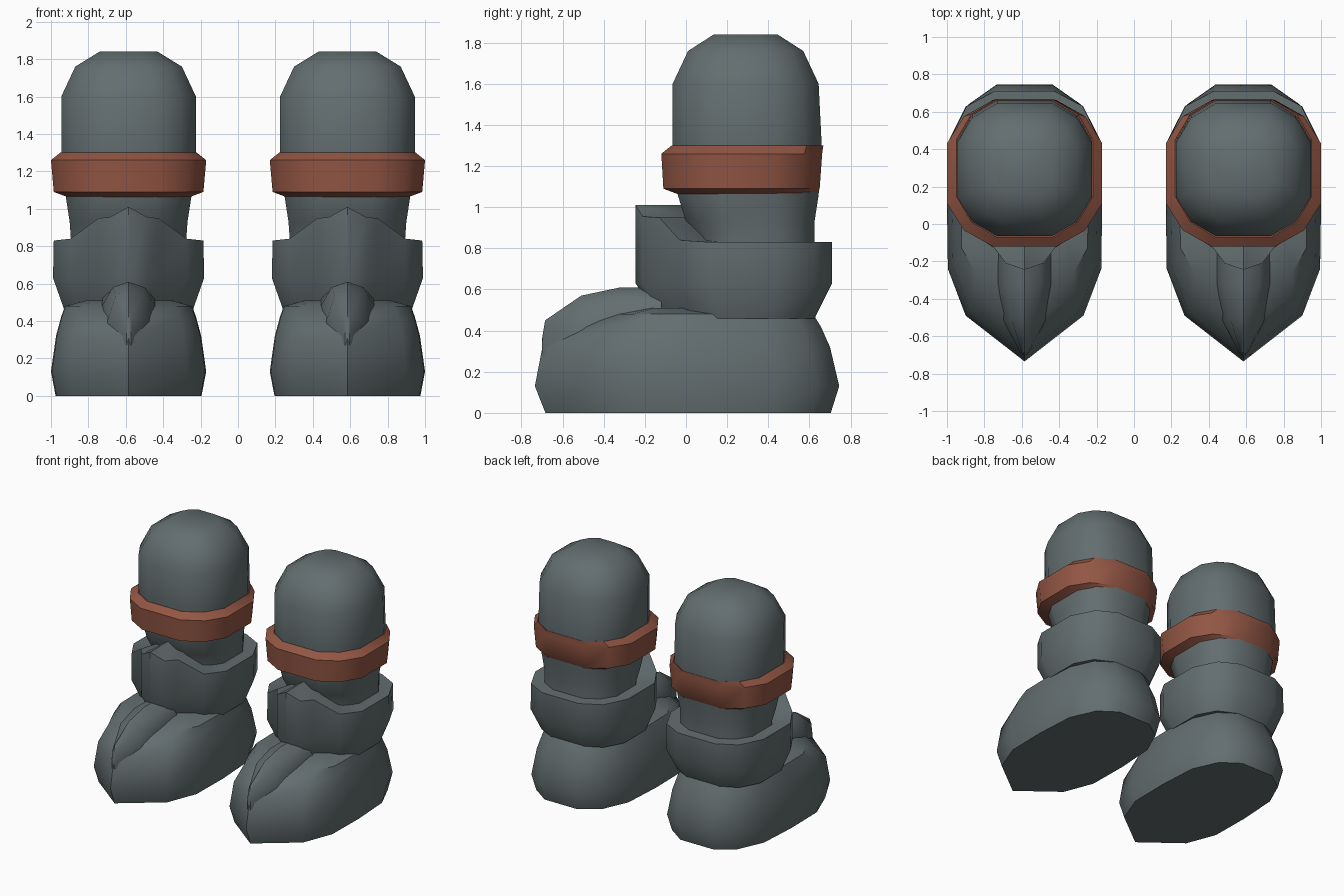
import bpy
import bmesh
import math

if "Cube" in bpy.data.objects:
    bpy.data.objects.remove(bpy.data.objects["Cube"], do_unlink=True)


def material(name, rgb):
    mat = bpy.data.materials.new(name)
    mat.use_nodes = True
    mat.diffuse_color = (*rgb, 1)
    bsdf = mat.node_tree.nodes["Principled BSDF"]
    bsdf.inputs["Base Color"].default_value = (*rgb, 1)
    bsdf.inputs["Roughness"].default_value = 0.8
    return mat


GREY = material("slate grey", (0.125, 0.155, 0.16))
BRICK = material("brick red", (0.29, 0.093, 0.058))
SIDE = 0.585  # distance of each leg from the middle


def mirrored(half):
    """Close a half outline that starts and ends on x = 0."""
    return half + [(-p[0], *p[1:]) for p in reversed(half[1:-1])]


def loft(name, rings, mat, caps=True, wrap=False):
    """Skin closed rings, then place one copy for each leg."""
    bm = bmesh.new()
    loops = [[bm.verts.new(p) for p in ring] for ring in rings]
    pairs = list(zip(loops, loops[1:]))
    if wrap:
        pairs.append((loops[-1], loops[0]))
    for a, b in pairs:
        n = len(a)
        for i in range(n):
            j = (i + 1) % n
            bm.faces.new((a[i], a[j], b[j], b[i]))
    if caps:
        bm.faces.new(loops[0])
        bm.faces.new(loops[-1])
    bmesh.ops.recalc_face_normals(bm, faces=bm.faces)
    mesh = bpy.data.meshes.new(name)
    bm.to_mesh(mesh)
    bm.free()
    mesh.materials.append(mat)
    for label, x in (("left", SIDE), ("right", -SIDE)):
        obj = bpy.data.objects.new(f"{label}_{name}", mesh)
        obj.location.x = x
        bpy.context.collection.objects.link(obj)
    bpy.ops.object.select_all(action="DESELECT")
    obj.select_set(True)
    bpy.context.view_layer.objects.active = obj
    bpy.ops.object.shade_smooth_by_angle(angle=math.radians(36))


# Rounded square with twelve corners, shared by shin and band
QUARTER = [(1, 0.41), (0.78, 0.78), (0.41, 1)]
ROUND = (QUARTER + [(-x, y) for x, y in reversed(QUARTER)]
         + [(-x, -y) for x, y in QUARTER]
         + [(x, -y) for x, y in reversed(QUARTER)])


def round_ring(z, rx, front, back):
    mid, ry = (front + back) / 2, (back - front) / 2
    return [(x * rx, mid + y * ry, z) for x, y in ROUND]


# Shin with domed top
loft("shin", [round_ring(*r) for r in (
    (0.70, 0.30, 0.05, 0.62),
    (0.86, 0.31, 0.05, 0.625),
    (0.93, 0.315, 0.0, 0.625),
    (1.06, 0.335, -0.04, 0.645),
    (1.30, 0.36, -0.065, 0.66),
    (1.60, 0.36, -0.065, 0.645),
    (1.76, 0.285, 0.01, 0.57),
    (1.84, 0.155, 0.135, 0.445))], GREY)

# Band around the shin
loft("band", [round_ring(*r) for r in (
    (1.06, 0.32, -0.03, 0.63),
    (1.09, 0.40, -0.11, 0.65),
    (1.26, 0.415, -0.12, 0.662),
    (1.30, 0.365, -0.07, 0.668),
    (1.28, 0.33, -0.03, 0.62))], BRICK, caps=False, wrap=True)

# Boot cuff, rising to a pointed tongue at the front
CUFF = mirrored([
    (0, -0.245, 1.01), (0.10, -0.21, 0.955), (0.16, -0.13, 0.95),
    (0.31, -0.03, 0.84), (0.40, 0.12, 0.83), (0.40, 0.45, 0.83),
    (0.31, 0.63, 0.83), (0.16, 0.71, 0.83), (0, 0.71, 0.83)])


def cuff_ring(sx, sy, z=None):
    return [(x * sx, 0.29 + (y - 0.29) * sy, top if z is None else z)
            for x, y, top in CUFF]


loft("cuff", [cuff_ring(0.86, 0.80, 0.46), cuff_ring(1.01, 1, 0.63),
              cuff_ring(1, 1), cuff_ring(0.6, 0.52)], GREY)

# Foot with a pointed toe and round heel
FOOT = mirrored([
    (0, -0.735), (0.315, -0.49), (0.41, -0.24), (0.415, 0.1),
    (0.395, 0.43), (0.30, 0.64), (0.15, 0.745), (0, 0.745)])


def foot_ring(z, sx, front, back):
    return [(x * sx, y * (front if y < 0 else back), z) for x, y in FOOT]


loft("foot", [foot_ring(*r) for r in (
    (0, 0.94, 0.93, 0.945),
    (0.13, 1, 1, 1),
    (0.32, 0.935, 0.95, 0.94),
    (0.42, 0.87, 0.76, 0.88),
    (0.48, 0.82, 0.54, 0.83),
    (0.51, 0.55, 0.3, 0.6))], GREY)

# Raised strip from the toe to the tongue: y, half width, edge z, ridge z
strip = []
for y, w, low, top in ((-0.70, 0.012, 0.32, 0.36), (-0.685, 0.025, 0.32, 0.45),
                       (-0.51, 0.115, 0.37, 0.57), (-0.32, 0.142, 0.46, 0.61),
                       (-0.12, 0.14, 0.50, 0.61)):
    strip.append([(-w, y, low - 0.05), (-w, y, low + 0.02), (-w * 0.6, y, top - 0.03),
                  (0, y, top), (w * 0.6, y, top - 0.03), (w, y, low + 0.02),
                  (w, y, low - 0.05)])
loft("toe_strip", strip, GREY)
